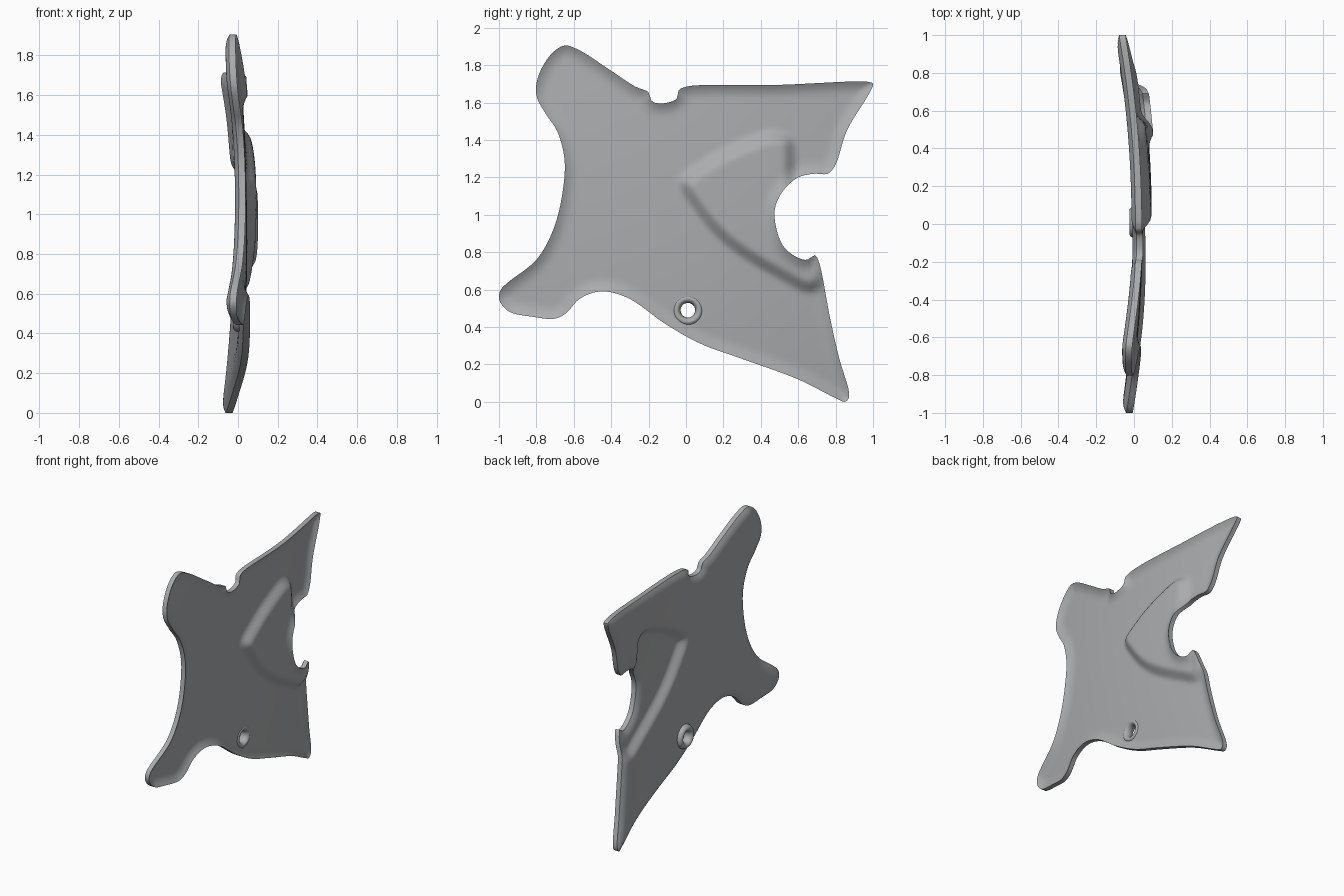
import bpy, bmesh, math
from mathutils import Vector
from mathutils.kdtree import KDTree
from mathutils.geometry import delaunay_2d_cdt

cube = bpy.data.objects.get("Cube")
if cube:
    bpy.data.objects.remove(cube)

THICKNESS = 0.034
SPACING = 0.02
HOLE = Vector((0.01, 0.49))

# Outline sides as (y, z) in hundredths, running clockwise
top_notch = [(-20, 165.5), (-18.5, 161), (-14, 159.5), (-5, 162), (-4, 166.5), (0, 168.5)]
top_side = [(50, 169.5), (98, 171), (100, 170)]
rear_side = [(98, 165), (86, 145), (80, 127), (76, 122), (69, 122), (60, 120), (52, 113),
             (47.5, 103), (49, 90), (53, 82), (60, 77), (65, 76), (69, 78.5), (71, 75)]
lower_tail = [(77, 45), (82, 23), (87, 6), (87, 2), (85, 0), (80, 2)]
bottom_side = [(60, 12), (30, 23), (8, 31), (-10, 41), (-32, 56), (-46, 59), (-57, 55), (-64, 47.5)]
front_foot = [(-70, 44.5), (-82, 45.5), (-95, 48.5), (-100, 55), (-99, 60), (-95, 64)]
front_side = [(-80, 76), (-71, 92), (-66, 112), (-65, 130), (-69, 145), (-75, 154)]
upper_horn = [(-80, 164), (-79, 174), (-72, 186), (-65, 190.5), (-58, 188.5), (-40, 177), (-27, 168.5)]

# Raised pad, running past the rear cutout so it stays high along it
pad_sides = [(-5, 118), (10, 131), (30, 141), (48, 146), (58, 142), (60, 128), (60, 100),
             (76, 82), (75, 62), (66, 57), (50, 64), (20, 83), (3, 102)]


def smooth_loop(points, step):
    """Closed centripetal spline through the points, sampled about every step."""
    pts = [Vector(p) / 100 for p in points]
    count = len(pts)
    loop = []
    for i in range(count):
        a, b, c, d = (pts[(i + k) % count] for k in (-1, 0, 1, 2))
        ta, tb, tc = (math.sqrt((q - p).length) for p, q in ((a, b), (b, c), (c, d)))
        m1 = (c - b) + tb * ((b - a) / ta - (c - a) / (ta + tb))
        m2 = (c - b) + tb * ((d - c) / tc - (d - b) / (tb + tc))
        n = max(2, round((c - b).length / step))
        for k in range(n):
            t = k / n
            loop.append(b * (2*t**3 - 3*t*t + 1) + m1 * (t**3 - 2*t*t + t)
                        + c * (3*t*t - 2*t**3) + m2 * (t**3 - t*t))
    return loop


def inside(point, loop):
    hit = False
    for p, q in zip(loop, loop[1:] + loop[:1]):
        if (p.y > point.y) != (q.y > point.y):
            if point.x < p.x + (point.y - p.y) / (q.y - p.y) * (q.x - p.x):
                hit = not hit
    return hit


def distance_finder(loop):
    """Nearest distance to a loop, using a dense set of samples."""
    dense = [p.lerp(q, k / 6) for p, q in zip(loop, loop[1:] + loop[:1]) for k in range(6)]
    tree = KDTree(len(dense))
    for i, p in enumerate(dense):
        tree.insert(p.to_3d(), i)
    tree.balance()
    return lambda p: tree.find(p.to_3d())[2]


outline = smooth_loop(top_notch + top_side + rear_side + lower_tail + bottom_side
                      + front_foot + front_side + upper_horn, SPACING)
pad = smooth_loop(pad_sides, SPACING)
edge_distance = distance_finder(outline)
pad_distance = distance_finder(pad)


def surface_x(p):
    """Domed sheet with an upturned lip and a raised pad."""
    y, z = p
    x = 0.03 - (0.085 if y > 0 else 0.075) * y * y - 0.05 * (z - 0.9) ** 2
    x += 0.026 * max(0, 1 - edge_distance(p) / 0.075) ** 2
    if inside(p, pad):
        t = min(1, pad_distance(p) / 0.085)
        x += 0.048 * t * t * (3 - 2 * t)
    return x


# Points: outline, hole ring, rings that follow the lip, then an even grid
ring = [HOLE + 0.06 * Vector((math.cos(a), math.sin(a)))
        for a in (math.tau * i / 32 for i in range(32))]
points = outline + ring
for offset in (0.015, 0.03, 0.045, 0.06):
    for i, p in enumerate(outline):
        along = (outline[(i + 1) % len(outline)] - outline[i - 1]).normalized()
        q = p + offset * Vector((along.y, -along.x))
        if edge_distance(q) > offset * 0.95 and inside(q, outline):
            points.append(q)
for i in range(-50, 51):
    for j in range(97):
        q = Vector((i, j)) * SPACING
        if inside(q, outline) and edge_distance(q) > 0.07 and (q - HOLE).length > 0.07:
            points.append(q)

n = len(outline)
loops = [list(range(n)), list(range(n, n + len(ring)))]
edges = [(lp[k - 1], lp[k]) for lp in loops for k in range(len(lp))]
flat_verts, _, flat_faces, *_ = delaunay_2d_cdt(points, edges, [], 1, 1e-5)

grey = bpy.data.materials.new("moulded grey")
grey.use_nodes = True
grey.diffuse_color = (0.40, 0.41, 0.42, 1)
grey.node_tree.nodes["Principled BSDF"].inputs["Base Color"].default_value = grey.diffuse_color


def finish(obj, angle):
    obj.data.materials.append(grey)
    bpy.ops.object.select_all(action="DESELECT")
    obj.select_set(True)
    bpy.context.view_layer.objects.active = obj
    bpy.ops.object.shade_smooth_by_angle(angle=math.radians(angle))


# Side panel: shaped sheet given thickness towards its inner side
bm = bmesh.new()
verts = [bm.verts.new((surface_x(p) + THICKNESS / 2, p.x, p.y)) for p in flat_verts]
for face in flat_faces:
    centre = sum((flat_verts[i] for i in face), Vector((0, 0))) / len(face)
    if (centre - HOLE).length > 0.0595:
        bm.faces.new([verts[i] for i in face])
bmesh.ops.delete(bm, geom=[v for v in bm.verts if not v.link_faces], context="VERTS")
extruded = bmesh.ops.extrude_face_region(bm, geom=bm.faces[:], use_keep_orig=True)["geom"]
bmesh.ops.translate(bm, vec=(-THICKNESS, 0, 0),
                    verts=[g for g in extruded if isinstance(g, bmesh.types.BMVert)])
bmesh.ops.recalc_face_normals(bm, faces=bm.faces[:])
mesh = bpy.data.meshes.new("side_panel")
bm.to_mesh(mesh)
bm.free()
panel = bpy.data.objects.new("side_panel", mesh)
bpy.context.collection.objects.link(panel)
finish(panel, 45)

# Grommet: rounded ring lining the mounting hole
bpy.ops.mesh.primitive_torus_add(major_radius=0.062, minor_radius=0.023, major_segments=40,
                                 minor_segments=16, location=(0.01, HOLE.x, HOLE.y),
                                 rotation=(0, math.pi / 2, 0))
grommet = bpy.context.object
grommet.name = "mounting_grommet"
grommet.scale.z = 1.5
finish(grommet, 60)
